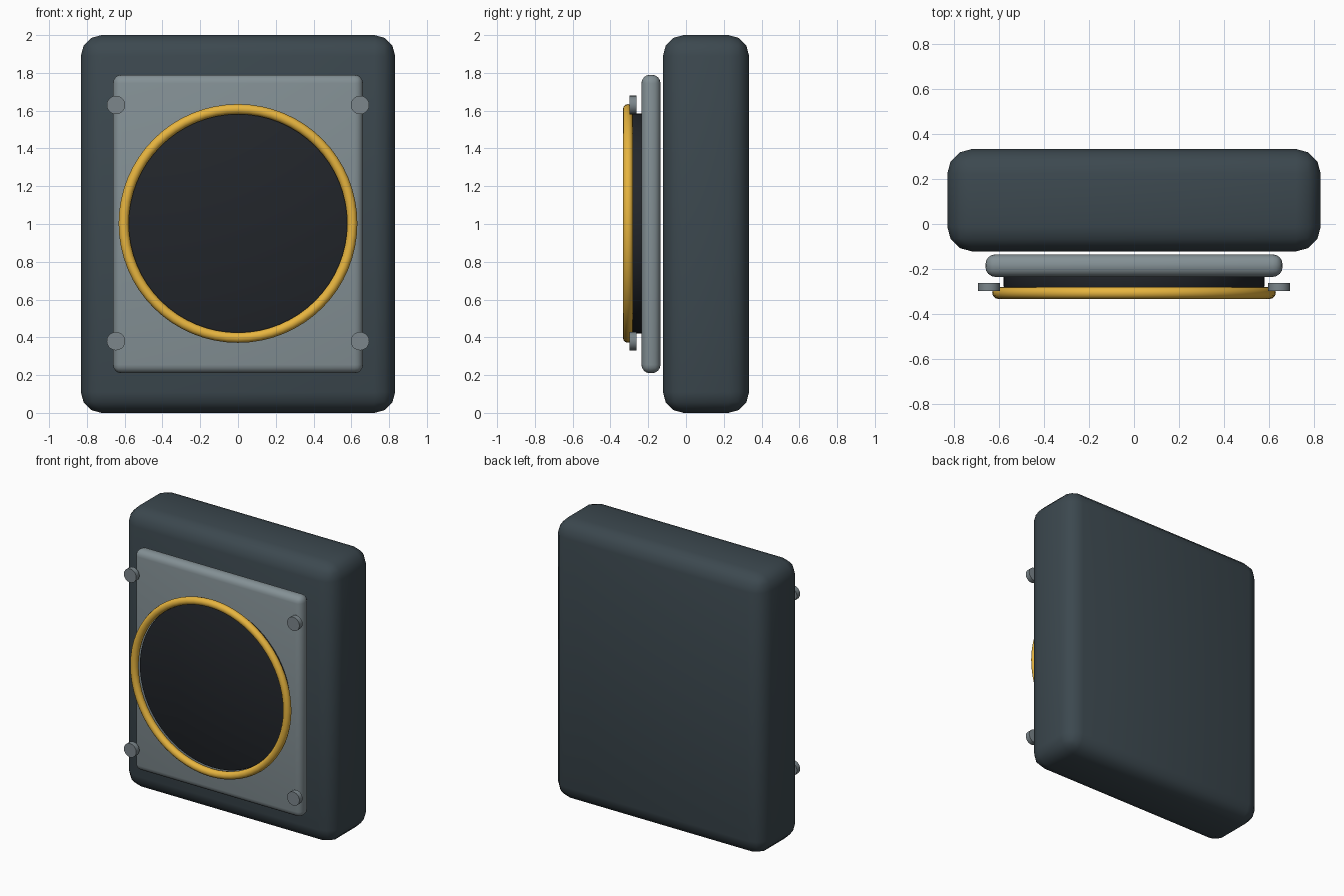
import bpy
from math import pi, radians

if "Cube" in bpy.data.objects:
    bpy.data.objects.remove(bpy.data.objects["Cube"])


def paint(obj, name, rgb):
    mat = bpy.data.materials.get(name) or bpy.data.materials.new(name)
    mat.diffuse_color = (*rgb, 1)
    mat.use_nodes = True
    mat.node_tree.nodes["Principled BSDF"].inputs["Base Color"].default_value = mat.diffuse_color
    obj.data.materials.append(mat)


def finish(obj, name, bevel=0, segments=3):
    obj.name = name
    bpy.ops.object.transform_apply(location=False, rotation=True, scale=True)
    if bevel:
        mod = obj.modifiers.new("bevel", 'BEVEL')
        mod.width, mod.segments = bevel, segments
        mod.limit_method = 'ANGLE'
        bpy.ops.object.modifier_apply(modifier=mod.name)
    bpy.ops.object.shade_smooth_by_angle(angle=radians(40))
    return obj


def box(name, x, y0, y1, z0, z1, bevel, segments):
    bpy.ops.mesh.primitive_cube_add(size=1, location=(0, (y0 + y1) / 2, (z0 + z1) / 2))
    obj = bpy.context.object
    obj.scale = (2 * x, y1 - y0, z1 - z0)
    return finish(obj, name, bevel, segments)


def disc(name, x, z, radius, y0, y1, sides, bevel=0):
    bpy.ops.mesh.primitive_cylinder_add(vertices=sides, radius=radius, depth=y1 - y0,
                                        location=(x, (y0 + y1) / 2, z), rotation=(pi / 2, 0, 0))
    return finish(bpy.context.object, name, bevel, 2)


# Cabinet
paint(box("cabinet", 0.832, -0.122, 0.334, 0, 2, 0.11, 3), "slate", (0.045, 0.065, 0.078))

# Front plate, standing just clear of the cabinet
paint(box("front_plate", 0.662, -0.236, -0.135, 0.21, 1.79, 0.045, 4), "steel", (0.23, 0.28, 0.30))

# Dark round face
paint(disc("round_face", 0, 1.003, 0.582, -0.285, -0.185, 64, 0.01), "charcoal", (0.016, 0.019, 0.024))

# Yellow rim
bpy.ops.mesh.primitive_torus_add(major_radius=0.605, minor_radius=0.027, major_segments=64,
                                 minor_segments=12, location=(0, -0.307, 1.003),
                                 rotation=(pi / 2, 0, 0))
paint(finish(bpy.context.object, "rim"), "amber", (0.80, 0.46, 0.05))

# Corner bolts
for x in (-0.646, 0.646):
    for z in (0.38, 1.63):
        paint(disc("bolt", x, z, 0.049, -0.298, -0.262, 20), "bolt_steel", (0.20, 0.24, 0.26))
